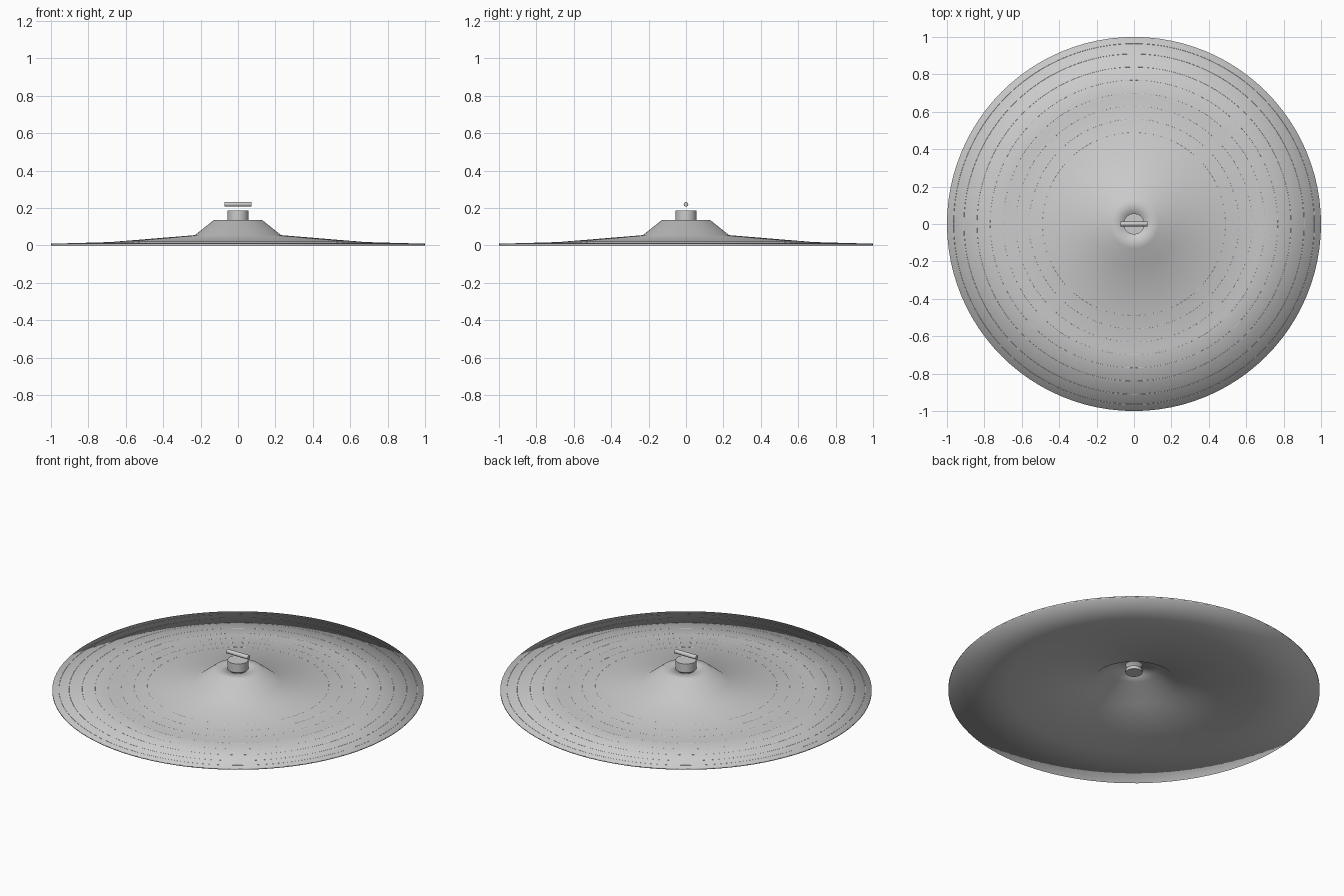
import bpy
import bmesh
import math
from mathutils import Matrix

cube = bpy.data.objects.get("Cube")
if cube:
    bpy.data.objects.remove(cube, do_unlink=True)


def make_material(name, colour):
    mat = bpy.data.materials.new(name)
    mat.use_nodes = True
    mat.diffuse_color = colour
    mat.node_tree.nodes["Principled BSDF"].inputs["Base Color"].default_value = colour
    return mat


metal = make_material("plain grey", (0.6, 0.6, 0.6, 1))


def finish(name, bm, smooth=True):
    bmesh.ops.recalc_face_normals(bm, faces=bm.faces)
    for face in bm.faces:
        face.smooth = smooth
    mesh = bpy.data.meshes.new(name)
    bm.to_mesh(mesh)
    bm.free()
    mesh.materials.append(metal)
    obj = bpy.data.objects.new(name, mesh)
    bpy.context.collection.objects.link(obj)
    return obj


def lathe(name, profile, steps=96, closed=True):
    """Revolve a closed (radius, height) profile around z."""
    bm = bmesh.new()
    verts = [bm.verts.new((r, 0, z)) for r, z in profile]
    edges = [bm.edges.new((a, b)) for a, b in zip(verts, verts[1:] + verts[:1])]
    bmesh.ops.spin(bm, geom=verts + edges, axis=(0, 0, 1), cent=(0, 0, 0),
                   angle=math.tau, steps=steps)
    bmesh.ops.remove_doubles(bm, verts=bm.verts, dist=0.00001)
    return finish(name, bm)


def cylinder(name, radius, depth, matrix, segments=32, bevel=0.0):
    bm = bmesh.new()
    bmesh.ops.create_cone(bm, cap_ends=True, segments=segments, radius1=radius,
                          radius2=radius, depth=depth, matrix=matrix)
    obj = finish(name, bm)
    for edge in obj.data.edges:
        a, b = (obj.data.vertices[i].co for i in edge.vertices)
        edge.use_edge_sharp = (a - b).length < depth * 0.9 and not bevel
    if bevel:
        mod = obj.modifiers.new("rounded ends", 'BEVEL')
        mod.width = bevel
        mod.segments = 3
    return obj


# Thin dish with a raised bell and a soft-shaded rim
top = [(0.04, 0.137), (0.13, 0.135), (0.23, 0.055), (0.68, 0.018), (1.0, 0.009)]
thickness = 0.009
underside = [(r, z - thickness) for r, z in reversed(top)]
lathe("cymbal_dish", top + underside)

# Fine concentric ridges lying almost flush with the dish
for i in range(8):
    radius = 0.49 + 0.07 * i - (0.015 if i == 7 else 0)
    (r0, z0), (r1, z1) = top[2:4] if radius < top[3][0] else top[3:5]
    z = z0 + (z1 - z0) * (radius - r0) / (r1 - r0)
    ring = [(radius + 0.002 * math.cos(a * math.tau / 6),
             z - 0.001 + 0.0015 * math.sin(a * math.tau / 6)) for a in range(6)]
    lathe(f"lathe_ridge_{i + 1}", ring)

# Felt washer above and sleeve passing below the bell
cylinder("felt_washer", 0.056, 0.054, Matrix.Translation((0, 0, 0.161)))
cylinder("sleeve", 0.045, 0.03, Matrix.Translation((0, 0, 0.125)))

# Wing nut bar floating above the washer
cylinder("wing_nut", 0.0125, 0.145,
         Matrix.Translation((0, 0, 0.22)) @ Matrix.Rotation(math.pi / 2, 4, 'Y'),
         segments=16, bevel=0.003)
